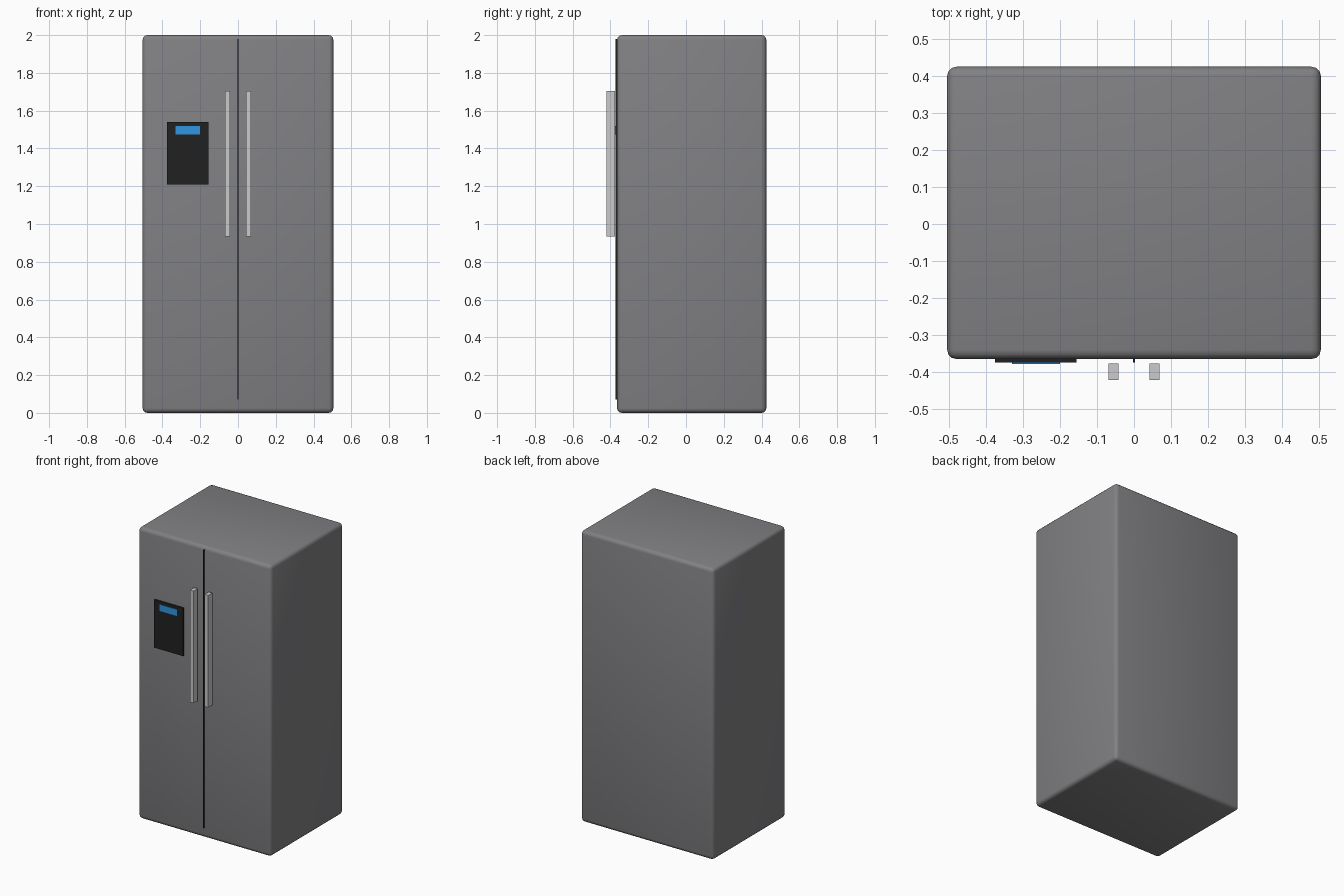
import bpy

if "Cube" in bpy.data.objects:
    bpy.data.objects.remove(bpy.data.objects["Cube"])


def material(name, rgb):
    m = bpy.data.materials.new(name)
    m.diffuse_color = (*rgb, 1)
    m.use_nodes = True
    m.node_tree.nodes["Principled BSDF"].inputs["Base Color"].default_value = m.diffuse_color
    return m


def box(name, x, y, z, mat, bevel=0, segments=3):
    """Box from (min, max) ranges, optionally with rounded edges."""
    bpy.ops.mesh.primitive_cube_add(
        size=1, location=[(a + b) / 2 for a, b in (x, y, z)])
    ob = bpy.context.object
    ob.name = name
    ob.scale = [b - a for a, b in (x, y, z)]
    bpy.ops.object.transform_apply(location=False, rotation=False, scale=True)
    ob.data.materials.append(mat)
    if bevel:
        mod = ob.modifiers.new("rounded_edges", 'BEVEL')
        mod.width = bevel
        mod.segments = segments
        bpy.ops.object.shade_smooth()
    return ob


steel = material("steel", (0.22, 0.22, 0.23))
chrome = material("chrome", (0.6, 0.6, 0.6))
black = material("black", (0.015, 0.015, 0.015))
blue = material("blue", (0.03, 0.3, 0.75))

# Cabinet
box("cabinet", (-0.505, 0.505), (-0.365, 0.425), (0, 2), steel, 0.025)

# Gap between the two doors
box("door_seam", (-0.003, 0.003), (-0.374, -0.355), (0.07, 1.98), black)

# Dispenser panel and its display
box("dispenser_panel", (-0.375, -0.155), (-0.374, -0.355), (1.21, 1.54), black)
box("dispenser_display", (-0.33, -0.2), (-0.378, -0.364), (1.475, 1.52), blue)

# Door handles, standing just off the doors
for side, cx in (("left", -0.056), ("right", 0.055)):
    box(f"{side}_handle", (cx - 0.0135, cx + 0.0135), (-0.421, -0.377),
        (0.935, 1.705), chrome)
